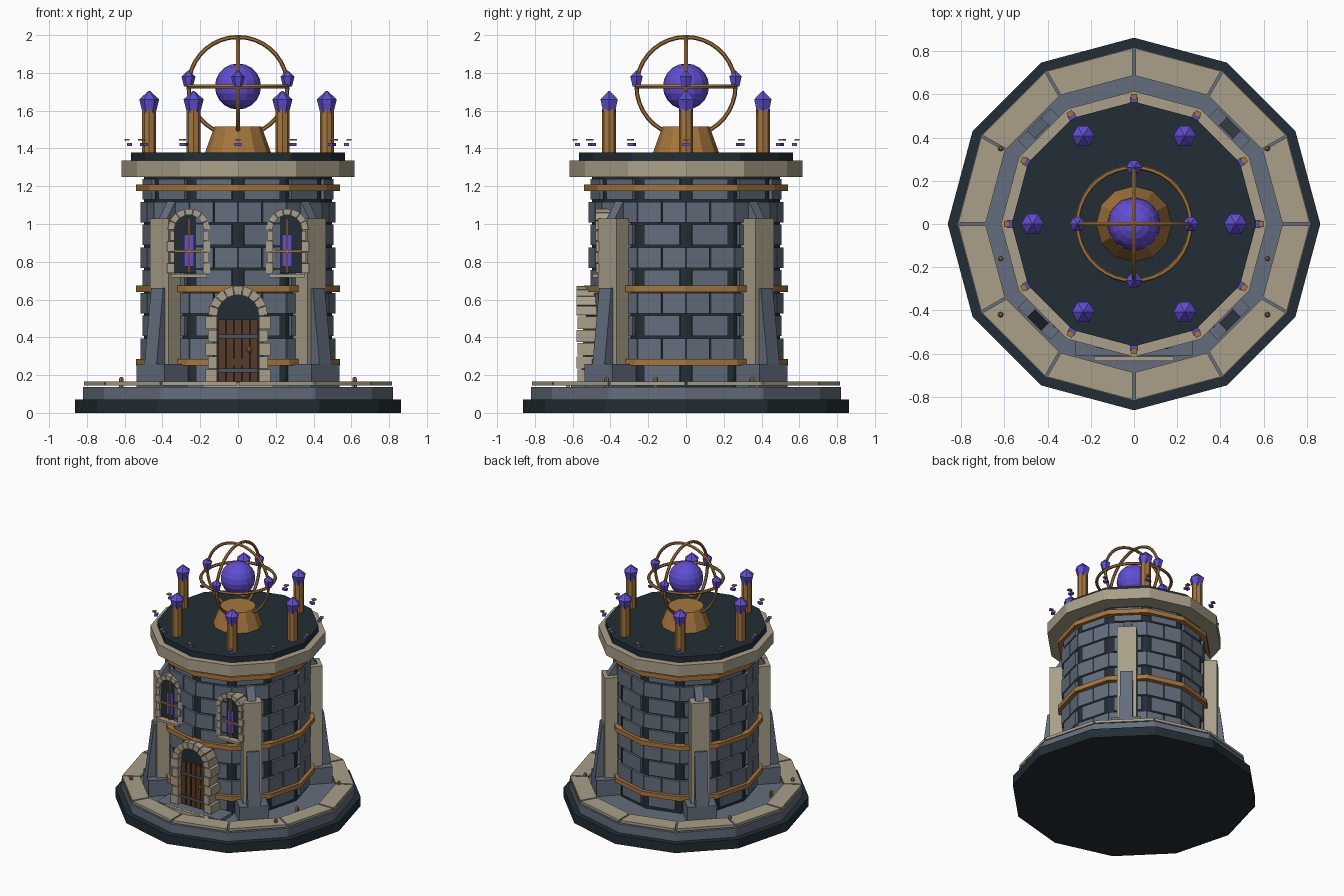
import bpy, bmesh
from math import cos, sin, pi, radians, tan
from mathutils import Matrix

cube = bpy.data.objects.get("Cube")
if cube:
    bpy.data.objects.remove(cube, do_unlink=True)


def material(name, rgb):
    m = bpy.data.materials.new(name)
    m.use_nodes = True
    m.diffuse_color = (*rgb, 1)
    m.node_tree.nodes["Principled BSDF"].inputs["Base Color"].default_value = (*rgb, 1)
    return m


DARK = material("dark slate", (0.016, 0.027, 0.035))
SLATE = material("blue grey stone", (0.125, 0.155, 0.205))
TAN = material("sandstone", (0.40, 0.35, 0.25))
BRONZE = material("bronze", (0.38, 0.18, 0.045))
PURPLE = material("violet crystal", (0.12, 0.075, 0.66))
WOOD = material("brown wood", (0.10, 0.042, 0.018))
IRON = material("grey iron", (0.07, 0.09, 0.12))
ID = Matrix.Identity(4)
LAY_FLAT = Matrix.Rotation(pi / 2, 4, 'X')


def turn(deg):
    return Matrix.Rotation(radians(deg), 4, 'Z')


def finish(bm, name, mat):
    bmesh.ops.recalc_face_normals(bm, faces=bm.faces)
    me = bpy.data.meshes.new(name)
    bm.to_mesh(me)
    bm.free()
    me.materials.append(mat)
    ob = bpy.data.objects.new(name, me)
    bpy.context.collection.objects.link(ob)
    return ob


def extrude(bm, pts, y0, y1, M=ID):
    """Solid from an (x, z) outline, carried along y."""
    a = [bm.verts.new(M @ Matrix.Translation((x, y0, z)).translation) for x, z in pts]
    b = [bm.verts.new(M @ Matrix.Translation((x, y1, z)).translation) for x, z in pts]
    bm.faces.new(a)
    bm.faces.new(b[::-1])
    for i in range(len(a)):
        j = (i + 1) % len(a)
        bm.faces.new((a[i], b[i], b[j], a[j]))


def box(bm, x0, x1, y0, y1, z0, z1, M=ID):
    extrude(bm, [(x0, z0), (x1, z0), (x1, z1), (x0, z1)], y0, y1, M)


def lathe(bm, profile, n=12, at=(0, 0, 0)):
    """Faceted solid of revolution with closed ends."""
    rings = [[bm.verts.new((at[0] + r * cos(2 * pi * i / n), at[1] + r * sin(2 * pi * i / n), at[2] + z))
              for i in range(n)] for r, z in profile]
    for lo, hi in zip(rings, rings[1:]):
        for i in range(n):
            j = (i + 1) % n
            bm.faces.new((lo[i], lo[j], hi[j], hi[i]))
    bm.faces.new(rings[0])
    bm.faces.new(rings[-1])


def drum(name, mat, r0, r1, z0, z1):
    bm = bmesh.new()
    lathe(bm, [(r0, z0), (r1, z1)])
    finish(bm, name, mat)


def part(name, mat, build):
    bm = bmesh.new()
    build(bm)
    return finish(bm, name, mat)


# Stacked twelve-sided body
drum("foundation", DARK, 0.863, 0.863, 0, 0.07)
drum("plinth", SLATE, 0.82, 0.82, 0.07, 0.137)
drum("tower_core", DARK, 0.497, 0.497, 0.13, 1.26)
drum("cornice", TAN, 0.616, 0.616, 1.25, 1.335)
drum("roof_slab", DARK, 0.567, 0.567, 1.335, 1.378)
drum("orb_pedestal", BRONZE, 0.175, 0.125, 1.378, 1.515)
for i, z in enumerate((0.25, 0.64, 1.175)):
    drum("bronze_band_%d" % i, BRONZE, 0.541, 0.541, z, z + 0.035)


# Paving stones around the plinth edge
def paving(bm):
    for i in range(12):
        r0, r1 = 0.665, 0.788
        t0, t1 = r0 * tan(pi / 12) - 0.006, r1 * tan(pi / 12) - 0.006
        extrude(bm, [(r0, -t0), (r1, -t1), (r1, t1), (r0, t0)], 0.145, 0.165,
                turn(15 + 30 * i) @ LAY_FLAT)


part("rim_paving", TAN, paving)


# Wall blocks: pairs and single blocks in alternating courses
def bricks(bm):
    step = 0.1205
    for row in range(9):
        z = 0.165 + row * step
        spans = [(-0.131, -0.004), (0.004, 0.131)] if row % 2 else [(-0.098, 0.098)]
        for i in range(12):
            for a, b in spans:
                box(bm, 0.47, 0.498, a, b, z, z + step - 0.012, turn(15 + 30 * i))


part("wall_blocks", SLATE, bricks)

# Four diagonal buttresses
for i, name in enumerate(("back_left", "back_right", "front_right", "front_left")):
    M = turn(45 + 90 * i)
    part(name + "_buttress_pillar", TAN, lambda bm: box(bm, 0.48, 0.59, -0.068, 0.068, 0.16, 1.03, M))
    part(name + "_buttress_foot", SLATE, lambda bm: box(bm, 0.48, 0.655, -0.105, 0.105, 0.13, 0.26, M))
    part(name + "_buttress_slope", SLATE, lambda bm: extrude(
        bm, [(0.55, 0.26), (0.655, 0.26), (0.605, 0.66), (0.55, 0.66)], -0.045, 0.045, M))
    part(name + "_buttress_cap", SLATE, lambda bm: extrude(
        bm, [(0.47, 1.03), (0.56, 1.03), (0.5, 1.12), (0.47, 1.12)], -0.03, 0.03, M))


# Arched openings
def arch_fill(bm, x, z0, zc, r, y0, y1):
    arc = [(x + r * cos(pi * k / 10), zc + r * sin(pi * k / 10)) for k in range(11)]
    extrude(bm, [(x - r, z0), (x + r, z0)] + arc, y0, y1)


def voussoirs(bm, x, zc, ri, ro, y0, y1, n):
    for k in range(n):
        a, b = pi * (k + 0.04) / n, pi * (k + 0.96) / n
        extrude(bm, [(x + r * cos(t), zc + r * sin(t))
                     for r, t in ((ri, a), (ro, a), (ro, b), (ri, b))], y0, y1)


def jambs(bm, x, z0, z1, inner, outer, y0, y1, n):
    h = (z1 - z0) / n
    for s in (-1, 1):
        for k in range(n):
            o = outer + (0.015 if k % 2 == 0 else 0)
            a, b = sorted((x + s * inner, x + s * o))
            box(bm, a, b, y0 - 0.004 * (k % 2), y1, z0 + k * h, z0 + (k + 1) * h - 0.006)


# Door
part("door_recess", DARK, lambda bm: arch_fill(bm, 0, 0.14, 0.515, 0.115, -0.53, -0.46))


def door_surround(bm):
    jambs(bm, 0, 0.165, 0.515, 0.11, 0.158, -0.575, -0.46, 5)
    voussoirs(bm, 0, 0.515, 0.11, 0.158, -0.58, -0.46, 9)


part("door_surround", TAN, door_surround)


def planks(bm):
    for k in range(5):
        x = -0.105 + k * 0.042
        box(bm, x + 0.003, x + 0.039, -0.545, -0.52, 0.165, 0.495)


part("door_planks", WOOD, planks)


def straps(bm):
    for z in (0.215, 0.395):
        box(bm, -0.105, 0.105, -0.553, -0.54, z, z + 0.02)


part("door_straps", IRON, straps)
part("door_handle", BRONZE, lambda bm: lathe(bm, [(0.006, 0), (0.014, 0.01), (0.014, 0.022), (0.006, 0.032)],
                                             8, (0.06, -0.553, 0.32)))
part("door_step", SLATE, lambda bm: box(bm, -0.27, 0.27, -0.61, -0.45, 0.13, 0.16))
part("door_threshold", TAN, lambda bm: box(bm, -0.185, 0.185, -0.635, -0.615, 0.13, 0.162))

# Two front windows
for side, x in (("right", -0.26), ("left", 0.26)):
    part(side + "_window_recess", DARK, lambda bm: arch_fill(bm, x, 0.74, 0.97, 0.082, -0.456, -0.39))

    def frame(bm):
        jambs(bm, x, 0.74, 0.97, 0.075, 0.1, -0.476, -0.39, 4)
        voussoirs(bm, x, 0.97, 0.078, 0.113, -0.48, -0.39, 7)
        box(bm, x - 0.095, x + 0.095, -0.495, -0.39, 0.718, 0.736)

    part(side + "_window_surround", TAN, frame)
    part(side + "_window_glow", PURPLE, lambda bm: box(bm, x - 0.027, x + 0.027, -0.464, -0.45, 0.775, 0.945))

    def bars(bm):
        box(bm, x - 0.006, x + 0.006, -0.472, -0.455, 0.74, 1.03)
        box(bm, x - 0.075, x + 0.075, -0.472, -0.455, 0.85, 0.862)

    part(side + "_window_bars", BRONZE, bars)


# Roof posts topped by crystals
def crystal(bm, at, s=1.0):
    lathe(bm, [(0.034 * s, 0), (0.053 * s, 0.075 * s), (0.003, 0.12 * s)], 6, at)


spots = [(0.47 * cos(k * pi / 3), 0.47 * sin(k * pi / 3)) for k in range(6)]
for k, (x, y) in enumerate(spots):
    part("roof_post_%d" % k, BRONZE, lambda bm: lathe(bm, [(0.037, 1.37), (0.037, 1.61)], 8, (x, y, 0)))
    part("post_crystal_%d" % k, PURPLE, lambda bm: crystal(bm, (x, y, 1.585)))

# Orb inside three crossed rings
C = 1.728
part("orb", PURPLE, lambda bm: bmesh.ops.create_uvsphere(
    bm, u_segments=16, v_segments=10, radius=0.122, matrix=Matrix.Translation((0, 0, C))))
for name, rot in (("level_ring", (0, 0, 0)), ("front_ring", (pi / 2, 0, 0)), ("side_ring", (0, pi / 2, 0))):
    bpy.ops.mesh.primitive_torus_add(location=(0, 0, C), rotation=rot, major_radius=0.262,
                                     minor_radius=0.011, major_segments=36, minor_segments=6)
    ring = bpy.context.object
    ring.name = name
    ring.data.materials.append(BRONZE)


def ring_crystals(bm):
    for k in range(4):
        crystal(bm, (0.262 * cos(k * pi / 2), 0.262 * sin(k * pi / 2), C), 0.7)


part("ring_crystals", PURPLE, ring_crystals)

# Small hovering charms at each roof corner
part("charm_hooks", BRONZE, lambda bm: [
    box(bm, 0.575, 0.602, -0.014, 0.014, 1.441, 1.449, turn(30 * k)) for k in range(12)])
part("charm_gems", PURPLE, lambda bm: [
    box(bm, 0.562, 0.588, -0.018, 0.018, 1.414, 1.429, turn(30 * k)) for k in range(12)])


# Bronze studs on the paving
def studs(bm):
    for s in (-1, 1):
        for y in (-0.42, -0.16, 0.35):
            lathe(bm, [(0.013, 0.135), (0.013, 0.18), (0.006, 0.19)], 8, (s * 0.618, y, 0))


part("floor_studs", BRONZE, studs)
